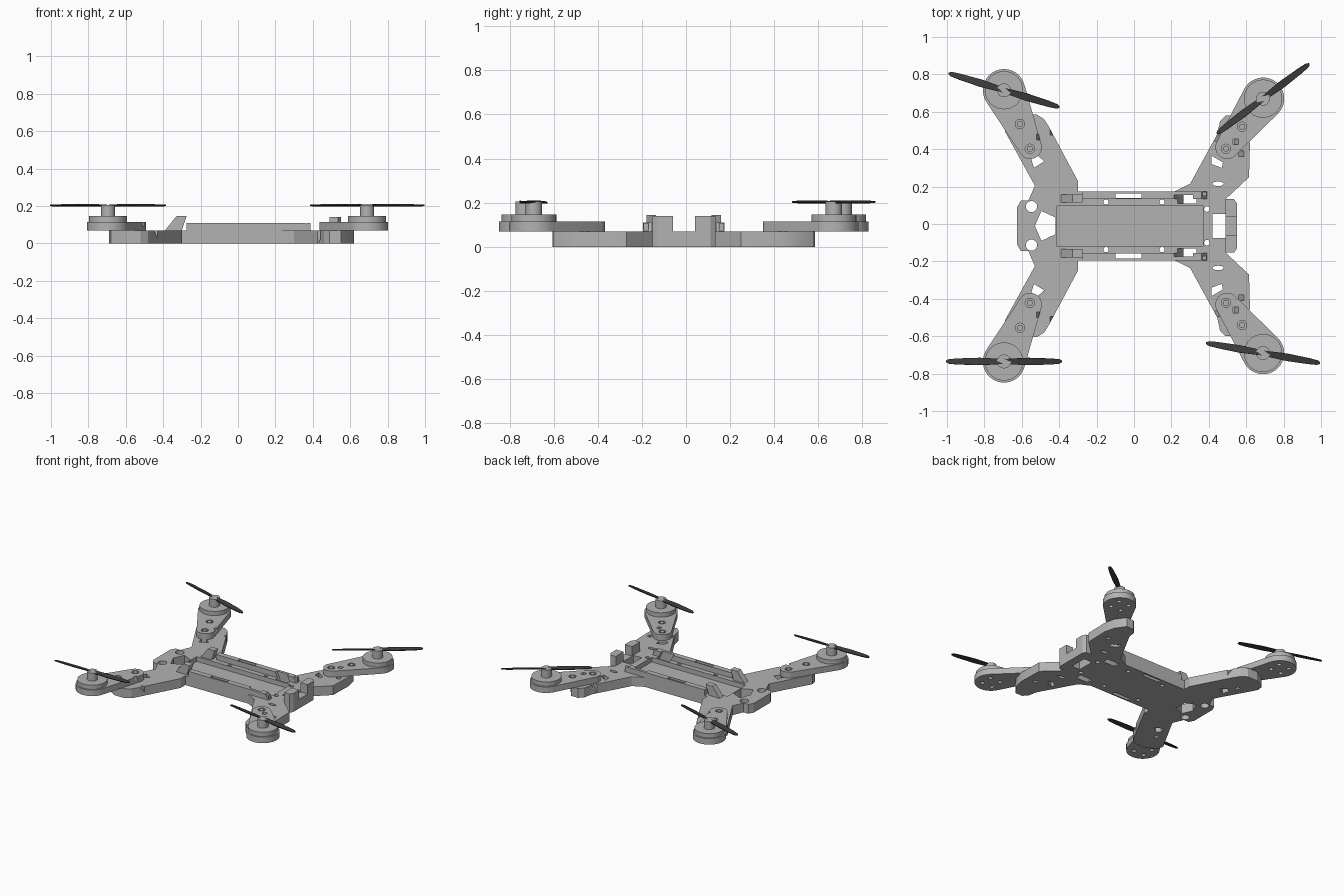
import bpy, bmesh, math
from math import pi, cos, sin, atan2, acos, hypot

if "Cube" in bpy.data.objects:
    bpy.data.objects.remove(bpy.data.objects["Cube"])

CY = -0.01  # the frame is symmetric about this y


def material(name, c):
    m = bpy.data.materials.new(name)
    m.diffuse_color = (c, c, c, 1)
    m.use_nodes = True
    m.node_tree.nodes["Principled BSDF"].inputs["Base Color"].default_value = m.diffuse_color
    return m


GREY = material("plastic grey", 0.45)
DARK = material("propeller charcoal", 0.045)


def prism(bm, pts, z0, z1, side=1, shear=0.0):
    """Extrude a plan outline; y is an offset from the symmetry line."""
    lo = [bm.verts.new((x + shear, CY + side * y, z0)) for x, y in pts]
    hi = [bm.verts.new((x, CY + side * y, z1)) for x, y in pts]
    bm.faces.new(lo)
    bm.faces.new(hi)
    n = len(pts)
    for i in range(n):
        j = (i + 1) % n
        bm.faces.new((lo[i], lo[j], hi[j], hi[i]))


def finish(name, bm, mat=GREY):
    bmesh.ops.recalc_face_normals(bm, faces=bm.faces[:])
    me = bpy.data.meshes.new(name)
    bm.to_mesh(me)
    bm.free()
    me.materials.append(mat)
    ob = bpy.data.objects.new(name, me)
    bpy.context.collection.objects.link(ob)
    return ob


def disc(x, y, rx, ry=None, n=32):
    ry = ry or rx
    return [(x + rx * cos(2 * pi * i / n), y + ry * sin(2 * pi * i / n)) for i in range(n)]


def rect(x0, x1, y0, y1):
    return [(x0, y0), (x1, y0), (x1, y1), (x0, y1)]


def capsule(a, ra, b, rb, n=20):
    """Outline around two circles of different size."""
    dx, dy = b[0] - a[0], b[1] - a[1]
    t, beta = atan2(dy, dx), acos((ra - rb) / hypot(dx, dy))
    out = []
    for c, r, s, e in ((a, ra, t + beta, t + 2 * pi - beta), (b, rb, t - beta, t + beta)):
        out += [(c[0] + r * cos(s + (e - s) * i / n), c[1] + r * sin(s + (e - s) * i / n))
                for i in range(n + 1)]
    return out


def cut(ob, cutter):
    mod = ob.modifiers.new("cut", 'BOOLEAN')
    mod.operation = 'DIFFERENCE'
    mod.solver = 'EXACT'
    mod.object = cutter
    dg = bpy.context.evaluated_depsgraph_get()
    me = bpy.data.meshes.new_from_object(ob.evaluated_get(dg))
    ob.modifiers.clear()
    ob.data = me


# Base frame with four splayed arms
half = [(-0.625, 0.10), (-0.605, 0.135), (-0.565, 0.135), (-0.53, 0.215), (-0.69, 0.505),
        (-0.68, 0.55), (-0.60, 0.595), (-0.52, 0.595), (-0.48, 0.57), (-0.455, 0.53),
        (-0.30, 0.24), (-0.30, 0.185), (0.22, 0.185), (0.30, 0.225), (0.445, 0.49),
        (0.46, 0.56), (0.49, 0.59), (0.55, 0.59), (0.60, 0.52), (0.62, 0.44), (0.615, 0.26),
        (0.49, 0.143), (0.535, 0.143), (0.55, 0.12)]
bm = bmesh.new()
prism(bm, half + [(x, -y) for x, y in reversed(half)], 0, 0.07)
frame = finish("base_frame", bm)

# Holes, slots and the sunken centre tray
slots = [(-0.46, 0.50), (-0.625, 0.43), (0.60, 0.385), (0.47, 0.47)]
bm = bmesh.new()
prism(bm, rect(-0.413, 0.368, -0.11, 0.11), 0.035, 0.2)
prism(bm, rect(0.42, 0.488, -0.064, 0.064), -0.1, 0.2)
prism(bm, [(-0.53, 0), (-0.495, 0.08), (-0.42, 0.045), (-0.42, -0.045), (-0.495, -0.08)], -0.1, 0.2)
for s in (1, -1):
    holes = [disc(-0.548, 0.103, 0.03), disc(0.45, 0.225, 0.03, 0.012),
             disc(0.39, 0.09, 0.015), disc(-0.15, 0.127, 0.014, n=16),
             disc(0.15, 0.127, 0.014, n=16), rect(-0.10, 0.04, 0.148, 0.174),
             [(-0.55, 0.36), (-0.52, 0.38), (-0.48, 0.345), (-0.535, 0.31)],
             [(0.415, 0.375), (0.475, 0.34), (0.47, 0.31), (0.415, 0.33)]]
    for h in holes:
        prism(bm, h, -0.1, 0.2, s)
    prism(bm, rect(0.21, 0.31, 0.12, 0.165), -0.01, 0.12, s, 0.06)
    for x, y in slots:
        prism(bm, rect(x - 0.015, x + 0.015, y - 0.015, y + 0.015), -0.01, 0.13, s,
              -0.06 if x > 0 else 0.06)
cutter = finish("frame_cutter", bm)
cutter.hide_render = True
cut(frame, cutter)


def side_profile(bm, xz, y0, y1, s):
    """Extrude an x-z outline across y."""
    a = [bm.verts.new((x, CY + s * y0, z)) for x, z in xz]
    b = [bm.verts.new((x, CY + s * y1, z)) for x, z in xz]
    bm.faces.new(a)
    bm.faces.new(b)
    for i in range(len(xz)):
        j = (i + 1) % len(xz)
        bm.faces.new((a[i], a[j], b[j], b[i]))


for s, tag in ((1, "back"), (-1, "front")):
    # Raised side rail
    bm = bmesh.new()
    side_profile(bm, [(-0.275, 0.07), (0.39, 0.07), (0.36, 0.11), (-0.275, 0.11)], 0.145, 0.185, s)
    cut(finish(tag + "_side_rail", bm), cutter)
    # Leaning fin at the end of the rail
    bm = bmesh.new()
    side_profile(bm, [(-0.39, 0.07), (-0.30, 0.07), (-0.275, 0.145), (-0.33, 0.145)], 0.125, 0.168, s)
    finish(tag + "_fin", bm)
    # Bumper post
    bm = bmesh.new()
    prism(bm, [(0.49, 0.05), (0.55, 0.05), (0.55, 0.12), (0.535, 0.143), (0.49, 0.143)], 0.07, 0.14, s)
    finish(tag + "_bumper_post", bm)
    # Latch pin at the rail end
    bm = bmesh.new()
    prism(bm, rect(0.365, 0.388, 0.16, 0.182), 0.06, 0.108, s)
    finish(tag + "_latch_pin", bm)

bpy.data.objects.remove(cutter)


def blade(name, x, y, deg):
    """Thin two-bladed propeller with opposite pitch on each side."""
    bm = bmesh.new()
    prev = None
    stations = [(-0.31, 0.008), (-0.295, 0.024), (-0.25, 0.032), (-0.13, 0.040), (-0.03, 0.030)]
    stations += [(-a, w) for a, w in reversed(stations)]
    ca, sa = cos(math.radians(deg)), sin(math.radians(deg))
    for t, w in stations:
        p = 0.2 * (1 if t > 0 else -1)
        ring = []
        for u, v in ((-1, -1), (1, -1), (1, 1), (-1, 1)):
            c, h = u * w / 2, v * 0.003
            l, z = c * cos(p) - h * sin(p), c * sin(p) + h * cos(p)
            ring.append(bm.verts.new((x + t * ca - l * sa, y + t * sa + l * ca, 0.203 + z)))
        if prev:
            for i in range(4):
                j = (i + 1) % 4
                bm.faces.new((prev[i], prev[j], ring[j], ring[i]))
        else:
            bm.faces.new(ring)
        prev = ring
    bm.faces.new(prev)
    finish(name, bm, DARK)


# Motor arms, motors and propellers: motor, inner end, screws, edge notch, blade angles
corners = [("left", (-0.695, 0.725), (-0.555, 0.42), ((-0.61, 0.545), (-0.557, 0.412)),
            (-0.515, 0.475), {1: -17, -1: 0}),
           ("right", (0.69, 0.68), (0.497, 0.42), ((0.578, 0.53), (0.492, 0.412)),
            (0.552, 0.45), {1: 37, -1: -10})]
for side, mo, inner, screws, notch, angles in corners:
    for s, tag in ((1, "back_"), (-1, "front_")):
        name = tag + side
        bm = bmesh.new()
        prism(bm, capsule(mo, 0.113, inner, 0.062), 0.07, 0.115, s)
        arm = finish(name + "_motor_arm", bm)
        bm = bmesh.new()
        for x, y in screws:
            prism(bm, disc(x, y, 0.025, n=20), 0.10, 0.13, s)
        for k in range(4):
            a = k * pi / 2 + pi / 4
            prism(bm, disc(mo[0] + 0.06 * cos(a), mo[1] + 0.06 * sin(a), 0.015, n=12), 0.05, 0.10, s)
        nx, ny = notch
        prism(bm, rect(nx - 0.015, nx + 0.015, ny - 0.015, ny + 0.015), 0.08, 0.13, s,
              0.03 if nx < 0 else -0.03)
        tool = finish("arm_cutter", bm)
        tool.hide_render = True
        cut(arm, tool)
        bpy.data.objects.remove(tool)
        # Screw heads
        bm = bmesh.new()
        for x, y in screws:
            prism(bm, disc(x, y, 0.016, n=16), 0.095, 0.115, s)
        finish(name + "_screws", bm)
        # Motor body and shaft
        bm = bmesh.new()
        prism(bm, disc(*mo, 0.102, n=40), 0.115, 0.147, s)
        prism(bm, disc(*mo, 0.037, n=24), 0.147, 0.206, s)
        finish(name + "_motor", bm)
        blade(name + "_propeller", mo[0], CY + s * mo[1], angles[s])

# Smooth the round walls, keep edges sharp
for ob in bpy.context.collection.objects:
    ob.select_set(True)
    bpy.context.view_layer.objects.active = ob
bpy.ops.object.shade_smooth_by_angle(angle=math.radians(25))
